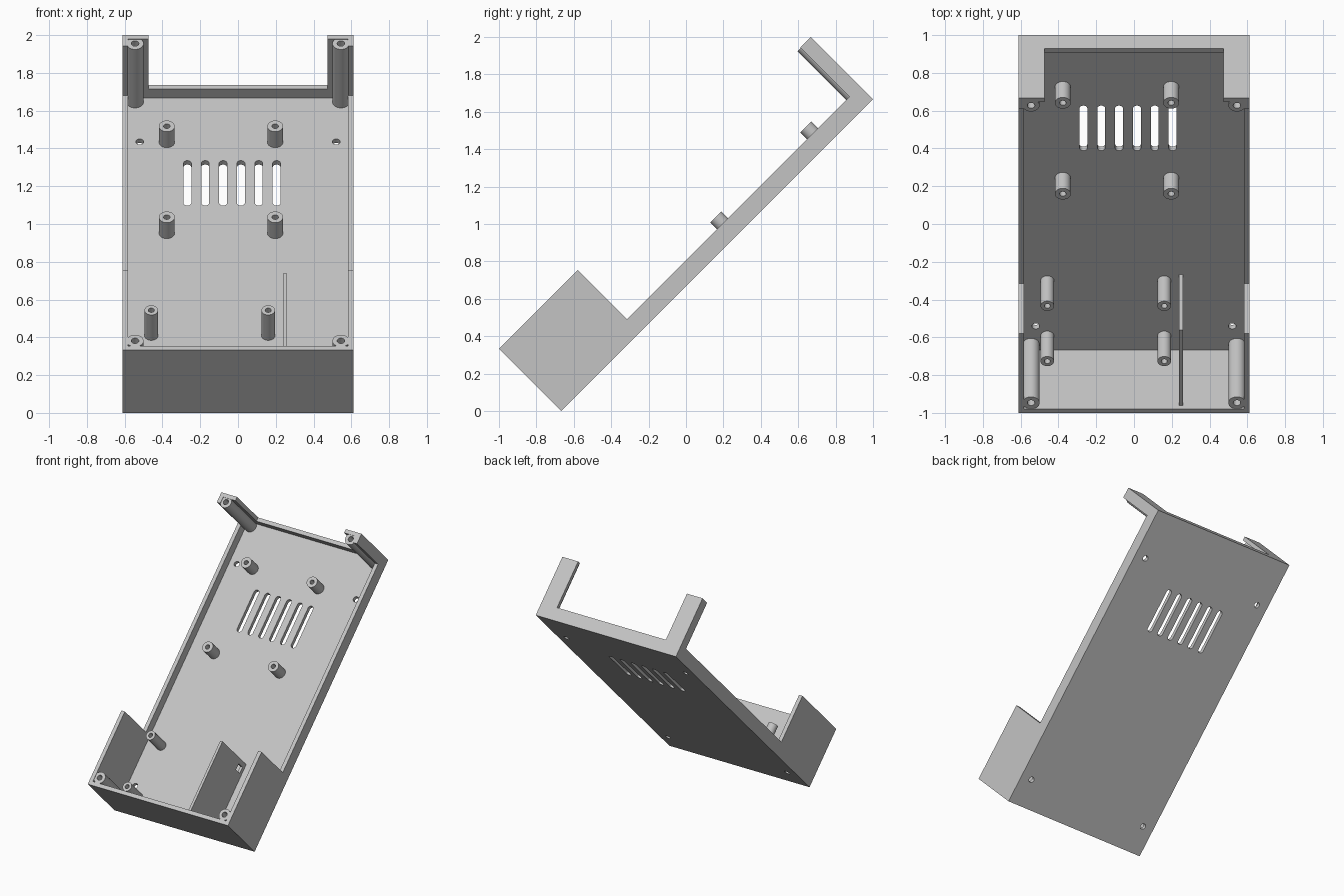
import bpy, bmesh, math
from mathutils import Matrix, Vector

if "Cube" in bpy.data.objects:
    bpy.data.objects.remove(bpy.data.objects["Cube"])

# Case dimensions before tilting: y runs along the base, z is depth
LENGTH, DEPTH, HALF, WALL, RIM = 2.357, 0.4714, 0.612, 0.03, 0.099
BOX_END = 0.595
TILT = Matrix.Translation((0, -2 / 3, 0)) @ Matrix.Rotation(math.radians(45), 4, "X")

grey = bpy.data.materials.new("light grey plastic")
grey.use_nodes = True
colour = (0.55, 0.55, 0.55, 1)
grey.diffuse_color = colour
grey.node_tree.nodes["Principled BSDF"].inputs["Base Color"].default_value = colour


def make(name, bm):
    bmesh.ops.recalc_face_normals(bm, faces=bm.faces)
    mesh = bpy.data.meshes.new(name)
    bm.to_mesh(mesh)
    bm.free()
    mesh.materials.append(grey)
    obj = bpy.data.objects.new(name, mesh)
    bpy.context.collection.objects.link(obj)
    return obj


def box(name, low, high):
    bm = bmesh.new()
    low, high = Vector(low), Vector(high)
    bmesh.ops.create_cube(bm, size=1, matrix=Matrix.Translation((low + high) / 2)
                          @ Matrix.Diagonal((*(high - low), 1)))
    return make(name, bm)


def slot(name, x, y0, y1, radius, sides=16):
    """Upright rounded prism through the floor; a circle when y0 equals y1."""
    bm = bmesh.new()
    verts = []
    for centre, start in ((y1, 0), (y0, math.pi)):
        for i in range(sides):
            a = start + math.pi * (i + 0.5) / sides
            verts.append(bm.verts.new((x + radius * math.cos(a), centre + radius * math.sin(a), -0.1)))
    face = bm.faces.new(verts)
    top = bmesh.ops.extrude_face_region(bm, geom=[face])["geom"]
    bmesh.ops.translate(bm, vec=(0, 0, 0.2), verts=[v for v in top if isinstance(v, bmesh.types.BMVert)])
    return make(name, bm)


def cut(obj, cutters):
    for cutter in cutters:
        cutter.hide_render = True
        mod = obj.modifiers.new("cut", "BOOLEAN")
        mod.operation, mod.solver, mod.object = "DIFFERENCE", "EXACT", cutter
    graph = bpy.context.evaluated_depsgraph_get()
    mesh = bpy.data.meshes.new_from_object(obj.evaluated_get(graph))
    obj.modifiers.clear()
    obj.data = mesh
    for cutter in cutters:
        bpy.data.objects.remove(cutter)


def standoff(name, x, y, top, outer, inner):
    """Screw post: a ring profile spun round its axis."""
    bm = bmesh.new()
    base = WALL - 0.005
    ring = [bm.verts.new((x + r, y, z)) for r, z in
            ((inner, base), (inner, top), (outer, top), (outer, base))]
    edges = [bm.edges.new((ring[i], ring[(i + 1) % 4])) for i in range(4)]
    bmesh.ops.spin(bm, geom=ring + edges, cent=(x, y, 0), axis=(0, 0, 1),
                   angle=math.tau, steps=32, use_merge=True)
    bmesh.ops.remove_doubles(bm, verts=bm.verts, dist=1e-5)
    return make(name, bm)


# Shell: hollow tray with low sides, a deep box end and an open far end
shell = box("case_shell", (-HALF, 0, 0), (HALF, LENGTH, DEPTH))
cutters = [
    box("cavity", (WALL - HALF, WALL, WALL), (HALF - WALL, LENGTH - WALL, 1)),
    box("side_opening", (-1, BOX_END, RIM), (1, 2.277, 1)),
    box("end_opening", (-0.475, 2.2, RIM), (0.475, 3, 1)),
]
cutters += [slot("vent", -0.268 + 0.0945 * i, 1.543, 1.838, 0.021) for i in range(6)]
cutters += [slot("screw_hole", x, y, y, 0.021) for x in (-0.52, 0.52) for y in (0.208, 2.0)]
cut(shell, cutters)
parts = [shell]

# Tall corner posts
for side, x in (("right", -0.545), ("left", 0.545)):
    for end, y in (("lower", 0.072), ("upper", 2.298)):
        parts.append(standoff(f"{end}_{side}_corner_post", x, y, 0.468, 0.045, 0.02))

# Short board standoffs and taller ones in the box end
for side, x in (("right", -0.377), ("left", 0.197)):
    for end, y in (("lower", 1.317), ("upper", 1.998)):
        parts.append(standoff(f"{end}_{side}_board_standoff", x, y, 0.149, 0.042, 0.017))
for side, x in (("right", -0.459), ("left", 0.16)):
    for end, y in (("lower", 0.135), ("upper", 0.549)):
        parts.append(standoff(f"{end}_{side}_box_standoff", x, y, 0.22, 0.036, 0.016))

# Partition with a small window
partition = box("partition", (0.239, WALL - 0.005, WALL - 0.005), (0.259, BOX_END, 0.447))
cut(partition, [box("window", (0.1, 0.51, 0.06), (0.4, 0.56, 0.125))])
parts.append(partition)

# Tilt everything and smooth the round parts
bpy.ops.object.select_all(action="DESELECT")
for obj in parts:
    obj.matrix_world = TILT
    obj.select_set(True)
bpy.context.view_layer.objects.active = shell
bpy.ops.object.shade_smooth_by_angle(angle=math.radians(30))
